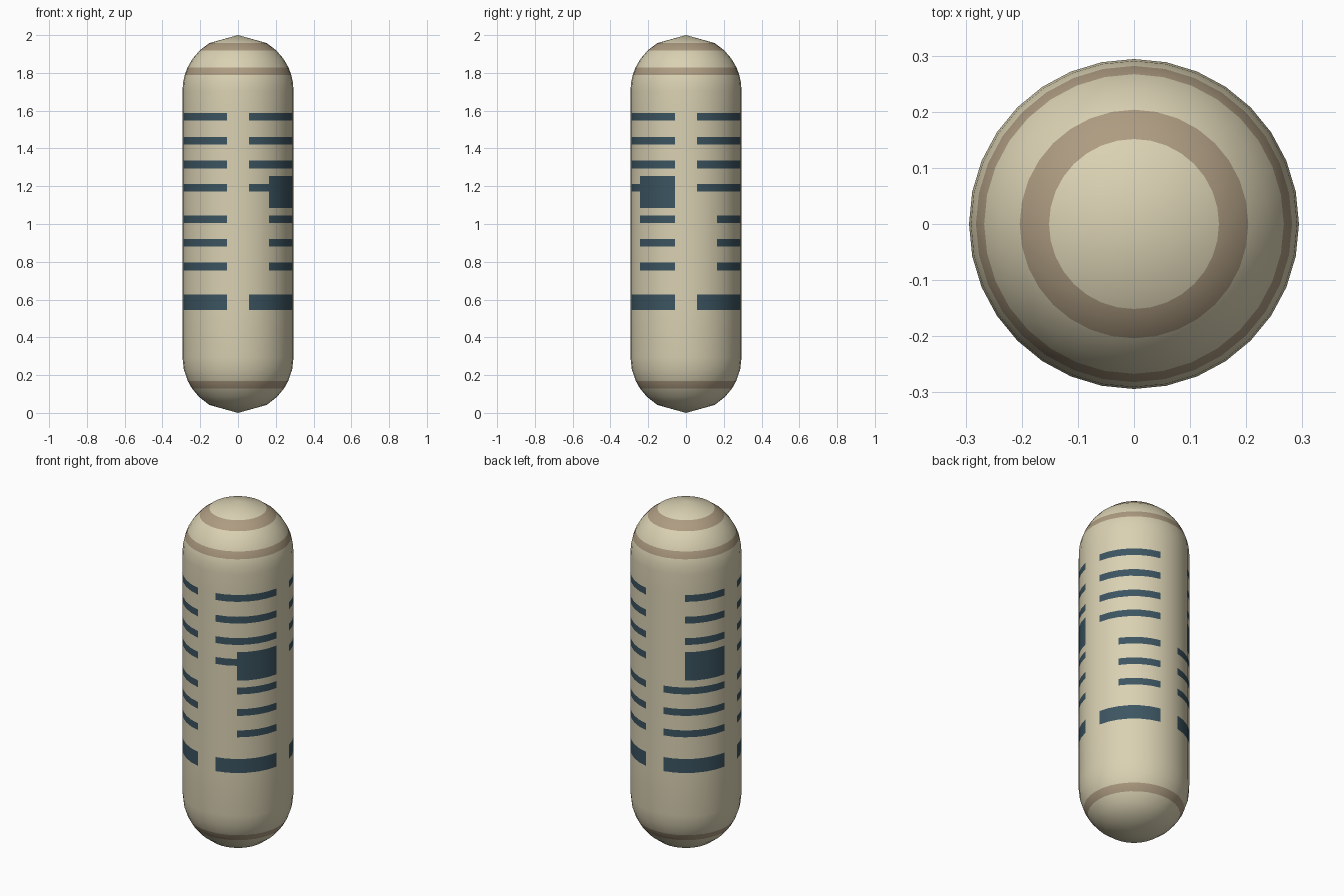
import bpy, bmesh, math

if "Cube" in bpy.data.objects:
    bpy.data.objects.remove(bpy.data.objects["Cube"])

R, H, SEG = 0.294, 2.0, 32


def material(name, rgb):
    m = bpy.data.materials.new(name)
    m.diffuse_color = (*rgb, 1)
    m.use_nodes = True
    m.node_tree.nodes["Principled BSDF"].inputs["Base Color"].default_value = m.diffuse_color
    return m


CREAM, TAN, DARK = 0, 1, 2
mats = [material("cream", (0.70, 0.64, 0.45)),
        material("tan_band", (0.42, 0.33, 0.22)),
        material("dark_marking", (0.045, 0.09, 0.12))]

# Marking heights (bottom, top)
upper = [(1.547, 1.587), (1.42, 1.46), (1.295, 1.335), (1.173, 1.213)]
lower = [(1.006, 1.046), (0.88, 0.92), (0.755, 0.795)]
panel = (1.086, 1.253)
base = (0.546, 0.628)
tan_bands = [(0.13, 0.17), (1.79, 1.829), (1.918, 1.958)]

# Markings per quadrant, counted from the front towards the right:
# (start of upper bars, start of lower bars, has panel), in segments
quadrants = [(1, 3, True), (1, 3, False), (3, 1, True), (1, 1, False)]
marks = []
for q, (up, low, has_panel) in enumerate(quadrants):
    for bars, start in ((upper, up), (lower, low), ([base], 1)):
        marks += [(8 * q + start, 8 * q + 7, b) for b in bars]
    if has_panel:
        marks.append((8 * q + 3, 8 * q + 7, panel))

# Ring heights: rounded ends plus every marking edge
heights = {0.042, 0.085, 0.23, R, H - R, 1.75, 1.875}
for band in upper + lower + [panel, base] + tan_bands:
    heights.update(band)
heights = sorted(heights)


def radius(z):
    d = max(R - z, z - (H - R), 0)
    return math.sqrt(R * R - d * d)


def face_colour(seg, z):
    if any(a < z < b for a, b in tan_bands):
        return TAN
    if any(s <= seg < e and a < z < b for s, e, (a, b) in marks):
        return DARK
    return CREAM


# Capsule body, lathed with coloured faces
bm = bmesh.new()
rings = []
for z in heights:
    r = radius(z)
    rings.append([bm.verts.new((r * math.sin(2 * math.pi * i / SEG),
                                -r * math.cos(2 * math.pi * i / SEG), z))
                  for i in range(SEG)])
bottom, top = bm.verts.new((0, 0, 0)), bm.verts.new((0, 0, H))
for i in range(SEG):
    j = (i + 1) % SEG
    bm.faces.new((bottom, rings[0][j], rings[0][i]))
    bm.faces.new((rings[-1][i], rings[-1][j], top))
    for k in range(len(rings) - 1):
        f = bm.faces.new((rings[k][i], rings[k][j], rings[k + 1][j], rings[k + 1][i]))
        f.material_index = face_colour(i, (heights[k] + heights[k + 1]) / 2)

mesh = bpy.data.meshes.new("capsule_body")
bm.to_mesh(mesh)
bm.free()
for m in mats:
    mesh.materials.append(m)
body = bpy.data.objects.new("capsule_body", mesh)
bpy.context.collection.objects.link(body)
bpy.context.view_layer.objects.active = body
body.select_set(True)
bpy.ops.object.shade_smooth_by_angle(angle=math.radians(40))
